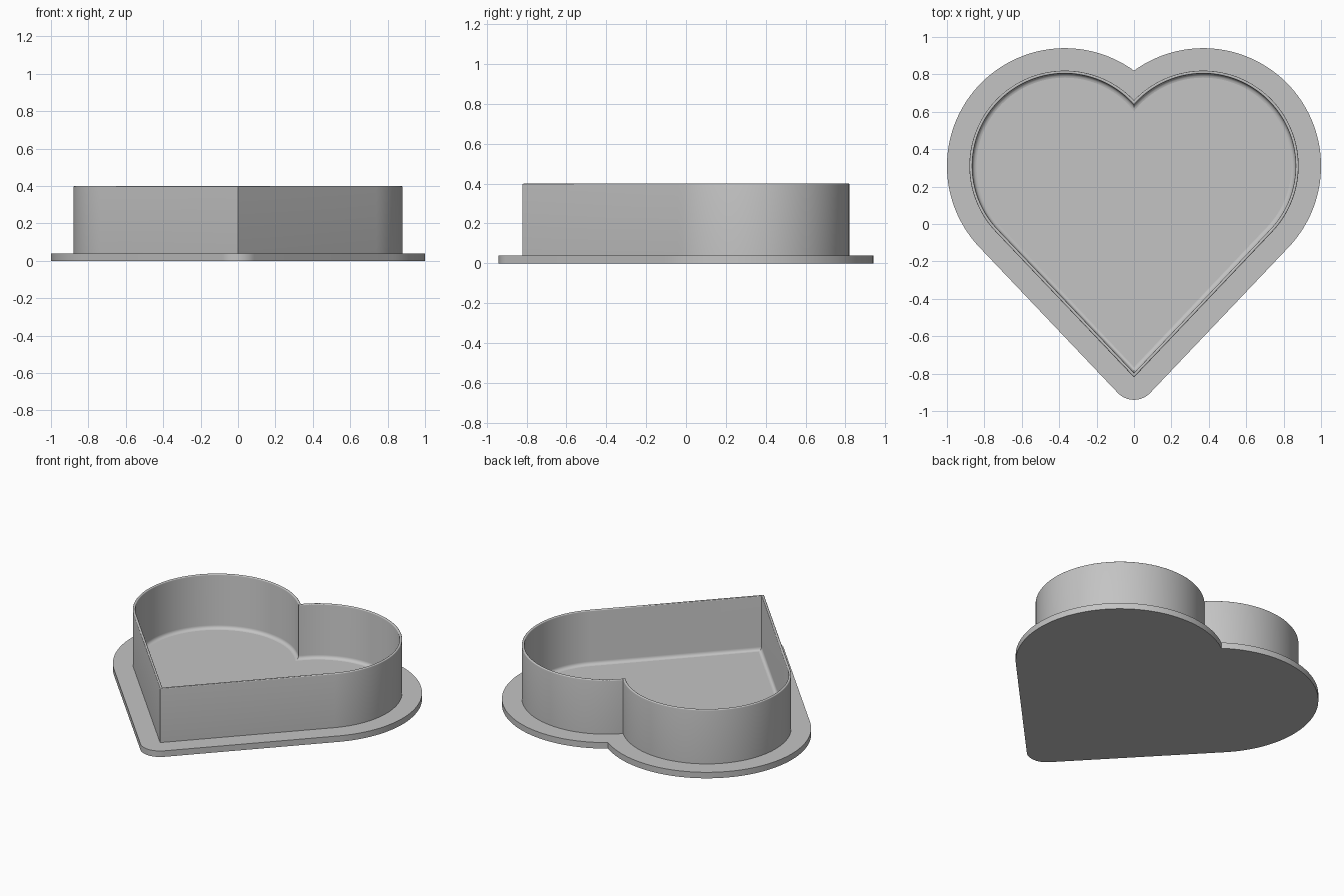
import bpy, bmesh
from math import sin, cos, acos, asin, atan2, hypot, pi

if "Cube" in bpy.data.objects:
    bpy.data.objects.remove(bpy.data.objects["Cube"])

# Heart layout: two lobe circles joined by tangent lines to a tip
CX, CY, R, TIP = 0.37, 0.31, 0.51, -0.82
BASE_H, HEIGHT, WALL = 0.04, 0.40, 0.016
LINE = atan2(CY - TIP, CX) - asin(R / hypot(CX, CY - TIP))  # slope of the straight side
NORMAL = LINE - pi / 2                                      # its outward normal


def heart(offset, round_tip=False, arc=72, tip_steps=10):
    """Closed heart outline grown by offset, listed counter-clockwise from the tip."""
    r = R + offset
    if round_tip:
        half = []
        for i in range(tip_steps + 1):
            a = -pi / 2 + (NORMAL + pi / 2) * i / tip_steps
            half.append((offset * cos(a), TIP + offset * sin(a)))
    else:
        half = [(0.0, TIP + offset / sin(NORMAL))]
    end = acos(-CX / r)
    for i in range(arc + 1):
        a = NORMAL + (end - NORMAL) * i / arc
        half.append((CX + r * cos(a), CY + r * sin(a)))
    half[0] = (0.0, half[0][1])
    half[-1] = (0.0, half[-1][1])
    return half + [(-x, y) for x, y in reversed(half[1:-1])]


def loft(name, profile, material, round_tip=False, closed=False):
    """Skin heart outlines through (offset, z) pairs; cap the ends or close the loop."""
    bm = bmesh.new()
    rings = [[bm.verts.new((x, y, z)) for x, y in heart(d, round_tip)] for d, z in profile]
    pairs = list(zip(rings, rings[1:]))
    if closed:
        pairs.append((rings[-1], rings[0]))
    else:
        bm.faces.new(rings[0])
        bm.faces.new(rings[-1])
    for a, b in pairs:
        n = len(a)
        for i in range(n):
            j = (i + 1) % n
            bm.faces.new((a[i], a[j], b[j], b[i]))
    bmesh.ops.recalc_face_normals(bm, faces=bm.faces[:])
    mesh = bpy.data.meshes.new(name)
    bm.to_mesh(mesh)
    bm.free()
    mesh.materials.append(material)
    obj = bpy.data.objects.new(name, mesh)
    bpy.context.collection.objects.link(obj)
    bpy.ops.object.select_all(action='DESELECT')
    obj.select_set(True)
    bpy.context.view_layer.objects.active = obj
    bpy.ops.object.shade_smooth_by_angle(angle=0.6)
    return obj


def fillet(cx, cz, r, start, end, steps=4):
    """Quarter-round section points in (offset, z)."""
    return [(cx + r * cos(start + (end - start) * i / steps),
             cz + r * sin(start + (end - start) * i / steps)) for i in range(steps + 1)]


grey = bpy.data.materials.new("plain_grey")
grey.diffuse_color = (0.55, 0.55, 0.55, 1.0)
grey.use_nodes = True
grey.node_tree.nodes["Principled BSDF"].inputs["Base Color"].default_value = grey.diffuse_color

# Flat base plate with a rounded tip; its top is also the floor
loft("base_plate", [(0.12, 0.0), (0.12, BASE_H)], grey, round_tip=True)

# Thin upright wall: softened rim on top, fillet down to the floor inside
rim, cove = 0.006, 0.022
section = [(0.0, BASE_H - 0.01)]
section += fillet(-rim, HEIGHT - rim, rim, 0, pi / 2)
section += fillet(-WALL + rim, HEIGHT - rim, rim, pi / 2, pi)
section += fillet(-WALL - cove, BASE_H + cove, cove, 0, -pi / 2)
section += [(-WALL - cove, BASE_H - 0.01)]
loft("heart_wall", section, grey, closed=True)
